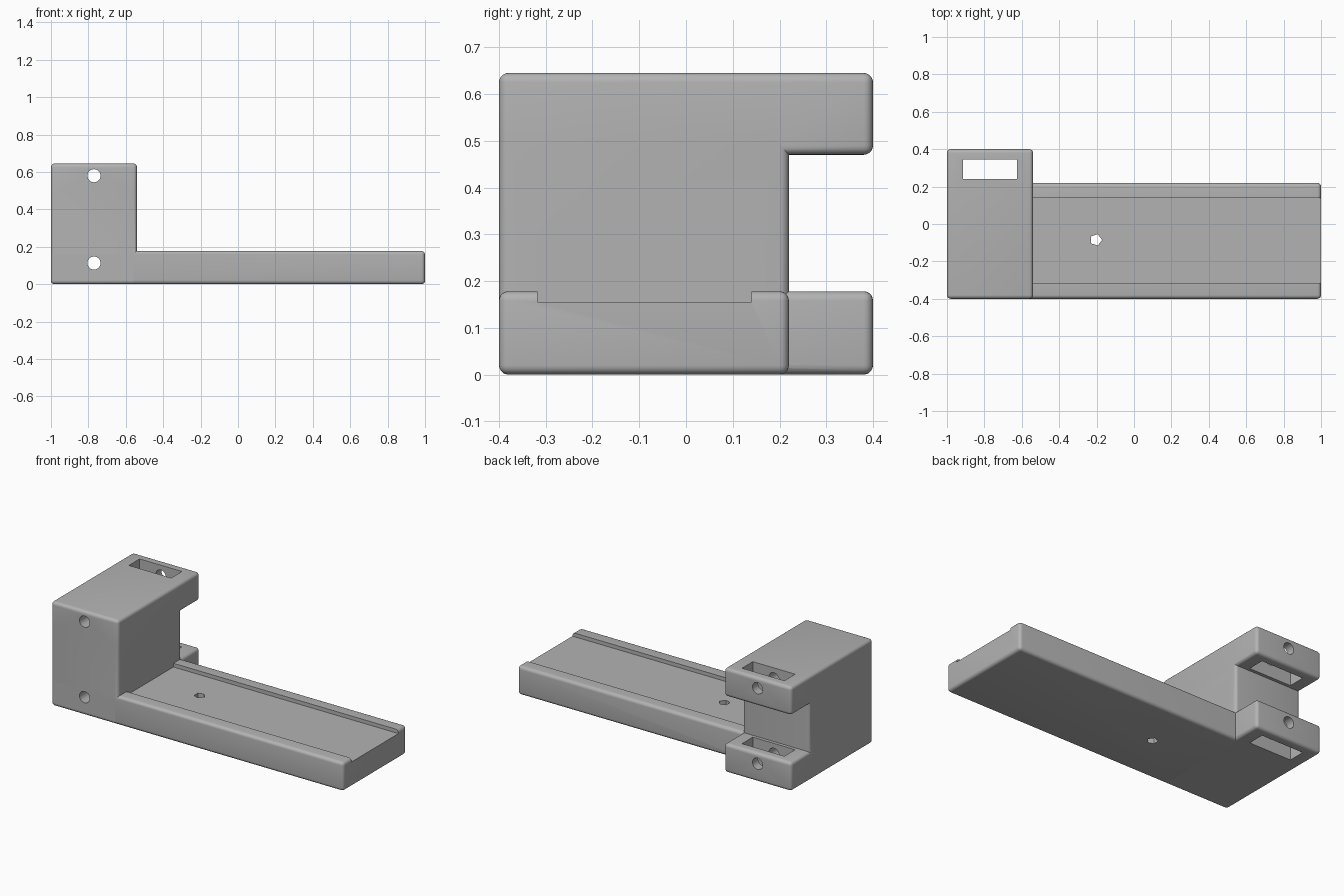
import bpy
import bmesh
import math
from mathutils import Matrix, Vector

old = bpy.data.objects.get("Cube")
if old:
    bpy.data.objects.remove(old, do_unlink=True)

grey = bpy.data.materials.new("plain grey")
grey.use_nodes = True
colour = (0.45, 0.45, 0.45, 1)
grey.diffuse_color = colour
grey.node_tree.nodes["Principled BSDF"].inputs["Base Color"].default_value = colour


def finish(name, bm):
    mesh = bpy.data.meshes.new(name)
    bm.to_mesh(mesh)
    bm.free()
    mesh.materials.append(grey)
    obj = bpy.data.objects.new(name, mesh)
    bpy.context.collection.objects.link(obj)
    return obj


def box(name, x, y, z, rounding=0.0):
    bm = bmesh.new()
    bmesh.ops.create_cube(bm, size=1)
    bmesh.ops.scale(bm, verts=bm.verts, vec=[b - a for a, b in (x, y, z)])
    bmesh.ops.translate(bm, verts=bm.verts, vec=[(a + b) / 2 for a, b in (x, y, z)])
    if rounding:
        bmesh.ops.bevel(bm, geom=bm.edges[:], offset=rounding, segments=5,
                        profile=0.5, affect='EDGES')
    return finish(name, bm)


def drill(name, centre, radius, sides, depth, axis):
    bm = bmesh.new()
    bmesh.ops.create_cone(bm, cap_ends=True, segments=sides, radius1=radius,
                          radius2=radius, depth=depth)
    turn = Matrix.Rotation(math.pi / 2, 4, 'X') if axis == 'Y' else Matrix.Rotation(-math.pi / 2, 4, 'Z')
    bm.transform(Matrix.Translation(Vector(centre)) @ turn)
    return finish(name, bm)


def combine(target, tool, operation):
    mod = target.modifiers.new(operation, 'BOOLEAN')
    mod.object, mod.operation, mod.solver = tool, operation, 'EXACT'
    bpy.context.view_layer.objects.active = target
    bpy.ops.object.modifier_apply(modifier=mod.name)
    bpy.data.objects.remove(tool, do_unlink=True)


# Main dimensions
LEFT, STEP, RIGHT = -1.0, -0.54, 1.0
FRONT, INNER, BACK = -0.4, 0.22, 0.4
LOW, NOTCH_TOP, TOP = 0.178, 0.47, 0.645
R = 0.02

# Tall block with two rear lugs, joined to the long tray
body = box("clamp_body", (LEFT, STEP), (FRONT, INNER), (0, TOP), R)
combine(body, box("upper_lug", (LEFT, STEP), (FRONT, BACK), (NOTCH_TOP, TOP), R), 'UNION')
combine(body, box("lower_lug", (LEFT, STEP), (FRONT, BACK), (0, LOW), R), 'UNION')
combine(body, box("tray", (LEFT, RIGHT), (FRONT, INNER), (0, LOW), R), 'UNION')

# Shallow channel along the tray
combine(body, box("channel", (STEP, 1.1), (-0.318, 0.14), (0.155, 0.3)), 'DIFFERENCE')

# Slot through both lugs
combine(body, box("slot", (-0.915, -0.625), (0.24, 0.345), (-0.1, 0.8)), 'DIFFERENCE')

# Long bolt holes from front to back
for height in (0.113, 0.58):
    combine(body, drill("bolt_hole", (-0.77, 0, height), 0.035, 32, 1, 'Y'), 'DIFFERENCE')

# Small five-sided hole in the tray floor
combine(body, drill("tray_hole", (-0.203, -0.085, 0.1), 0.032, 5, 0.5, 'Z'), 'DIFFERENCE')

body.select_set(True)
bpy.context.view_layer.objects.active = body
bpy.ops.object.shade_smooth_by_angle(angle=math.radians(30))
